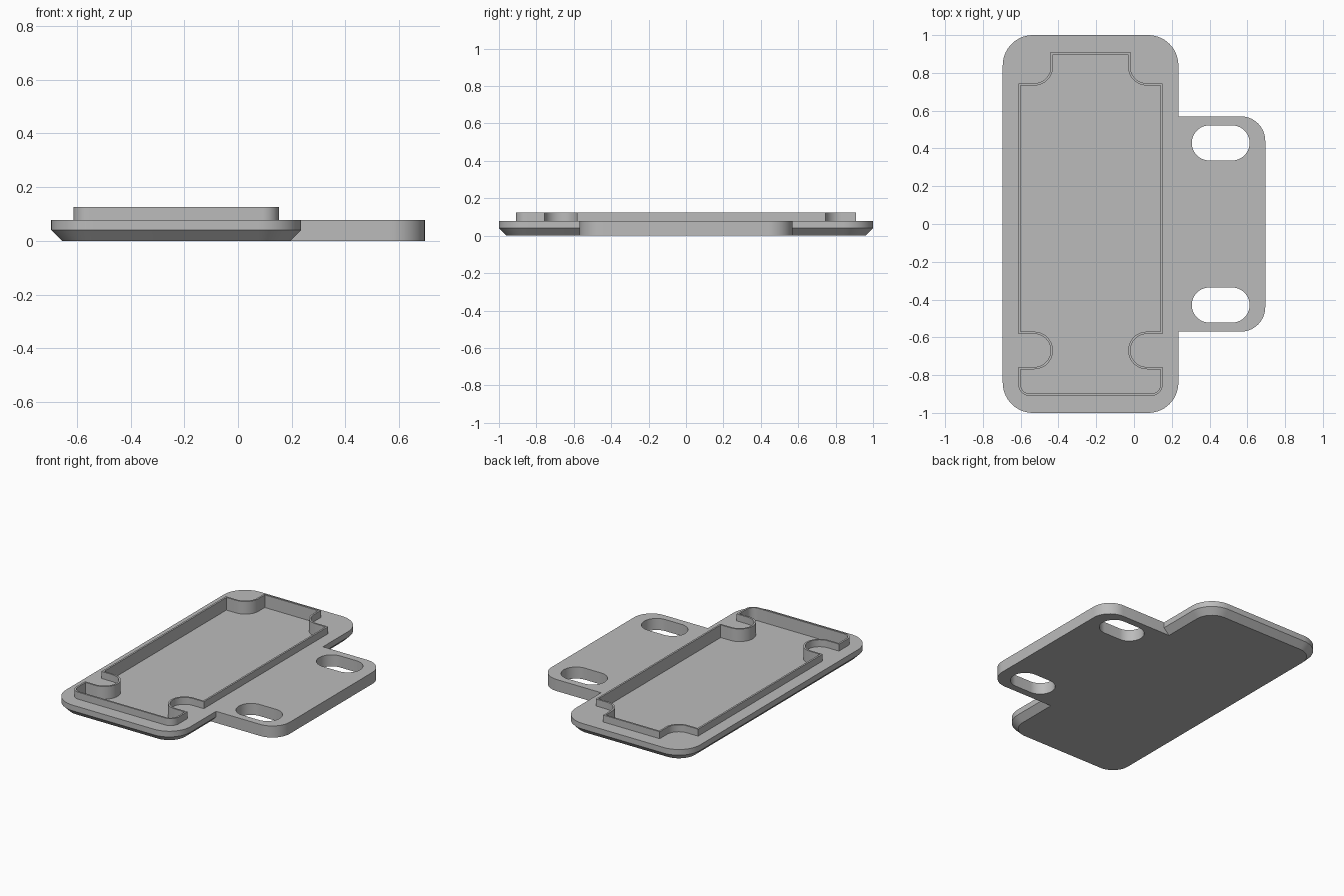
import bpy, bmesh, math
from mathutils import Vector

cube = bpy.data.objects.get("Cube")
if cube:
    bpy.data.objects.remove(cube, do_unlink=True)

grey = bpy.data.materials.new("plain grey")
grey.use_nodes = True
COLOUR = (0.5, 0.5, 0.5, 1)
grey.diffuse_color = COLOUR
grey.node_tree.nodes["Principled BSDF"].inputs["Base Color"].default_value = COLOUR

STEPS = 14
CENTRE = -0.23     # middle line of the plate and rim
TOP = 0.078        # upper face of plate and tab
FLOOR = 0.04       # pocket floor and chamfer height


def fillet(corners):
    """Round each (x, y, radius) corner of a closed outline."""
    path = []
    for i, (x, y, r) in enumerate(corners):
        p = Vector((x, y))
        if r == 0:
            path.append(p)
            continue
        a = (Vector(corners[i - 1][:2]) - p).normalized()
        b = (Vector(corners[(i + 1) % len(corners)][:2]) - p).normalized()
        for k in range(STEPS + 1):
            t = math.pi / 2 * k / STEPS
            q = p + a * r * (1 - math.sin(t)) + b * r * (1 - math.cos(t))
            if not path or (q - path[-1]).length > 1e-5:
                path.append(q)
    return path


def box(x0, x1, y0, y1, r_left, r_right):
    return fillet([(x0, y0, r_left), (x1, y0, r_right),
                   (x1, y1, r_right), (x0, y1, r_left)])


def loft(name, layers):
    """Solid through matching outlines, given as (outline, height)."""
    bm = bmesh.new()
    rings = [[bm.verts.new((p.x, p.y, z)) for p in path] for path, z in layers]
    n = len(rings[0])
    for low, high in zip(rings, rings[1:]):
        for i in range(n):
            j = (i + 1) % n
            bm.faces.new((low[i], low[j], high[j], high[i]))
    bm.faces.new(rings[0][::-1])
    bm.faces.new(rings[-1])
    bmesh.ops.recalc_face_normals(bm, faces=bm.faces)
    mesh = bpy.data.meshes.new(name)
    bm.to_mesh(mesh)
    bm.free()
    mesh.materials.append(grey)
    obj = bpy.data.objects.new(name, mesh)
    bpy.context.collection.objects.link(obj)
    return obj


def combine(target, tool, operation):
    mod = target.modifiers.new(tool.name, "BOOLEAN")
    mod.operation = operation
    mod.solver = "EXACT"
    mod.object = tool
    bpy.context.view_layer.objects.active = target
    bpy.ops.object.modifier_apply(modifier=mod.name)


def rim_outline(t):
    """Rim shape with corner and side notches, moved inwards by t."""
    wide, narrow = 0.382 - t, 0.211 - t
    half = [(wide, t - 0.91, 0.06 - t),
            (wide, -0.757 - t, 0),
            (narrow, -0.757 - t, 0.0875 + t),
            (narrow, t - 0.582, 0.0875 + t),
            (wide, t - 0.582, 0),
            (wide, 0.745 - t, 0),
            (narrow, 0.745 - t, 0.0875 + t),
            (narrow, 0.91 - t, 0)]
    right = [(CENTRE + u, y, r) for u, y, r in half]
    left = [(CENTRE - u, y, r) for u, y, r in reversed(half)]
    return fillet(right + left)


# Main plate with chamfered lower edge
c = 0.04
edge = box(-0.695, 0.235, -1, 1, 0.16, 0.16)
lower = box(-0.695 + c, 0.235 - c, c - 1, 1 - c, 0.16 - c, 0.16 - c)
plate = loft("base_plate", [(lower, 0), (edge, FLOOR), (edge, TOP)])

# Mounting tab on the left side
tab_path = box(0.17, 0.695, -0.57, 0.57, 0, 0.13)
tab = loft("mounting_tab", [(tab_path, 0), (tab_path, TOP)])
combine(plate, tab, "UNION")

# Raised rim
rim_path = rim_outline(0)
rim = loft("raised_rim", [(rim_path, TOP), (rim_path, 0.125)])

# Pocket through the rim and into the plate
pocket_path = rim_outline(0.012)
pocket = loft("pocket_cutter", [(pocket_path, FLOOR), (pocket_path, 0.2)])
combine(plate, pocket, "DIFFERENCE")
combine(rim, pocket, "DIFFERENCE")

# Screw slots in the tab
cutters = [tab, pocket]
for side in (-1, 1):
    y, r = 0.429 * side, 0.093
    path = box(0.306, 0.612, y - r, y + r, r, r)
    slot = loft("slot_cutter", [(path, -0.1), (path, 0.2)])
    combine(plate, slot, "DIFFERENCE")
    cutters.append(slot)

for obj in cutters:
    bpy.data.objects.remove(obj, do_unlink=True)

# Smooth rounded walls, sharp edges
bpy.ops.object.select_all(action="DESELECT")
for obj in (plate, rim):
    obj.select_set(True)
bpy.context.view_layer.objects.active = plate
bpy.ops.object.shade_smooth_by_angle(angle=math.radians(30))
